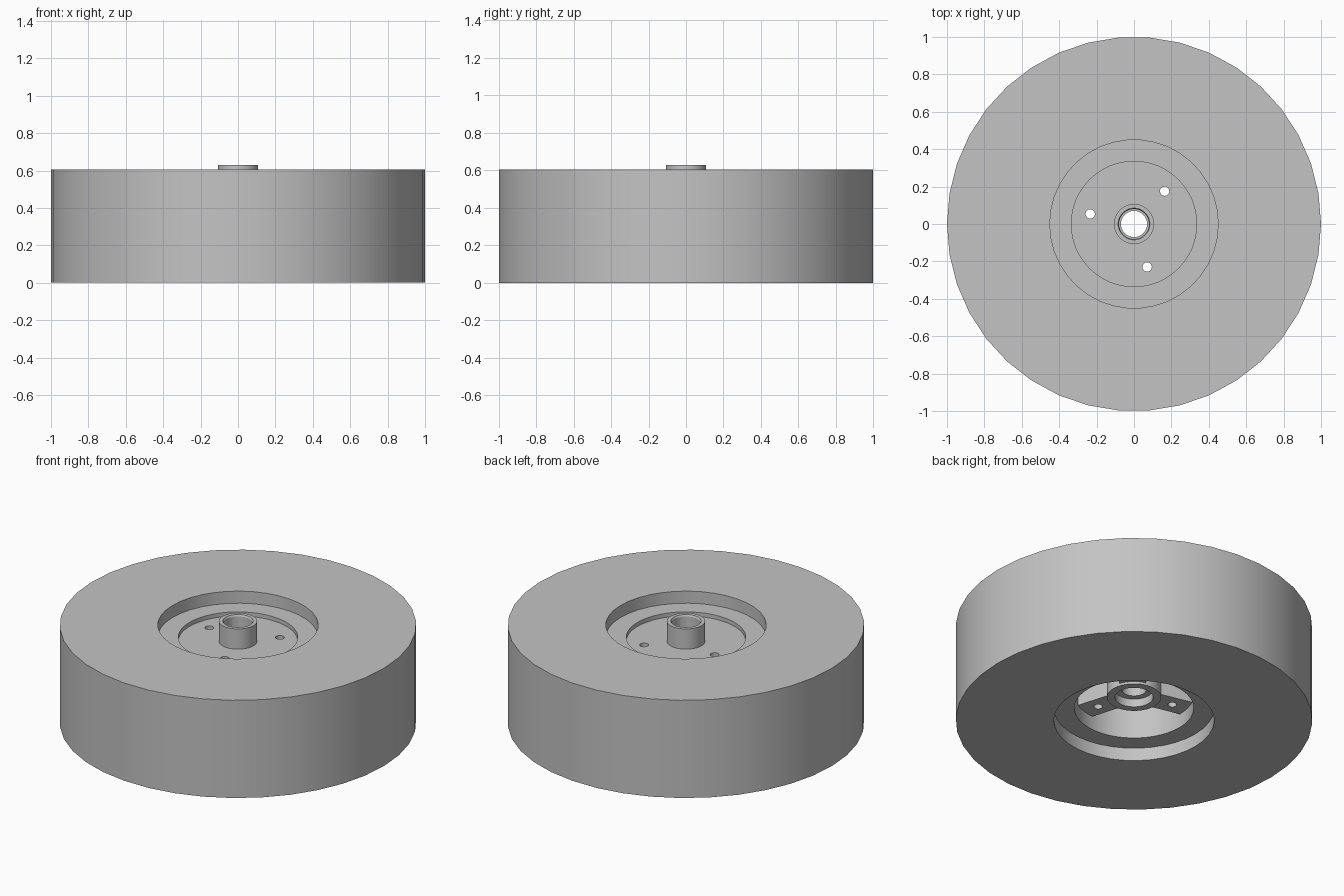
import bpy, bmesh, math
from mathutils import Matrix

if "Cube" in bpy.data.objects:
    bpy.data.objects.remove(bpy.data.objects["Cube"], do_unlink=True)

grey = bpy.data.materials.new("plain_grey")
grey.use_nodes = True
colour = (0.55, 0.55, 0.55, 1)
grey.diffuse_color = colour
grey.node_tree.nodes["Principled BSDF"].inputs["Base Color"].default_value = colour


def finish(name, bm):
    bmesh.ops.recalc_face_normals(bm, faces=bm.faces)
    mesh = bpy.data.meshes.new(name)
    bm.to_mesh(mesh)
    bm.free()
    mesh.materials.append(grey)
    ob = bpy.data.objects.new(name, mesh)
    bpy.context.collection.objects.link(ob)
    return ob


def revolve(name, profile, sides):
    """Closed (radius, height) profile turned around the z axis."""
    bm = bmesh.new()
    rings = []
    for i in range(sides):
        a = math.tau * i / sides
        rings.append([bm.verts.new((r * math.cos(a), r * math.sin(a), z)) for r, z in profile])
    n = len(profile)
    for i in range(sides):
        here, there = rings[i], rings[(i + 1) % sides]
        for j in range(n):
            k = (j + 1) % n
            bm.faces.new((here[j], there[j], there[k], here[k]))
    return finish(name, bm)


def combine(target, tool, operation):
    """Apply a boolean and discard its helper."""
    tool.hide_render = True
    mod = target.modifiers.new(operation.lower(), "BOOLEAN")
    mod.operation, mod.object, mod.solver = operation, tool, "EXACT"
    bpy.context.view_layer.objects.active = target
    bpy.ops.object.modifier_apply(modifier=mod.name)
    bpy.data.objects.remove(tool, do_unlink=True)


def smooth(ob):
    bpy.ops.object.select_all(action="DESELECT")
    ob.select_set(True)
    bpy.context.view_layer.objects.active = ob
    bpy.ops.object.shade_smooth_by_angle(angle=math.radians(30))


# Thick tyre with a plain tread
HEIGHT = 0.605
tyre = revolve("tyre", [(0.45, 0), (1, 0), (1, HEIGHT), (0.45, HEIGHT)], 38)
smooth(tyre)

# Hub: rim flange, web, boss and stepped bore in one turned profile
hub = revolve("hub", [
    (0.452, 0.53), (0.335, 0.53), (0.335, 0.505), (0.107, 0.505),
    (0.107, 0.63), (0.085, 0.63), (0.08, 0.62), (0.08, 0.3),
    (0.07, 0.3), (0.07, 0.2), (0.107, 0.2), (0.107, 0.15),
    (0.152, 0.15), (0.152, 0.46), (0.335, 0.46), (0.335, 0.08), (0.452, 0.08)], 48)

# Three underside spokes, each drilled through for a bolt
for degrees in (47, 167, 287):
    turn = Matrix.Rotation(math.radians(degrees), 4, "Z")
    bm = bmesh.new()
    size = Matrix.Diagonal((0.24, 0.15, 0.32, 1))
    bmesh.ops.create_cube(bm, size=1, matrix=turn @ Matrix.Translation((0.245, 0, 0.325)) @ size)
    combine(hub, finish("spoke_helper", bm), "UNION")
    bm = bmesh.new()
    bmesh.ops.create_cone(bm, cap_ends=True, segments=20, radius1=0.025, radius2=0.025,
                          depth=1, matrix=turn @ Matrix.Translation((0.24, 0, 0.4)))
    combine(hub, finish("drill_helper", bm), "DIFFERENCE")
smooth(hub)

# Faceted upper bore
for face in hub.data.polygons:
    if face.center.xy.length < 0.084 and face.center.z > 0.3:
        face.use_smooth = False
